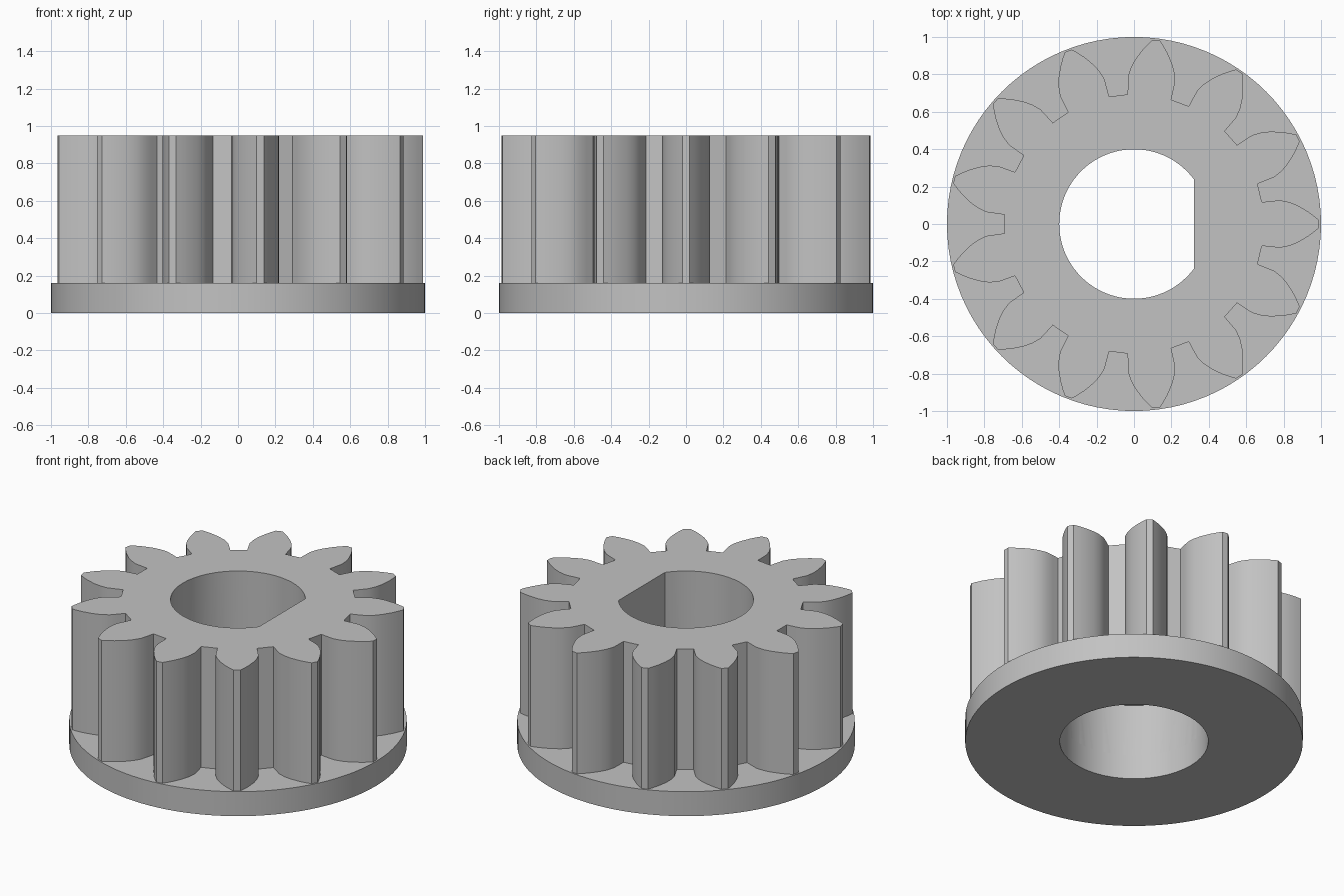
import bpy
import bmesh
from math import cos, sin, pi, radians, acos
from mathutils import Matrix, Vector

cube = bpy.data.objects.get("Cube")
if cube:
    bpy.data.objects.remove(cube, do_unlink=True)

TEETH = 13
FLANGE_TOP, GEAR_TOP, COUNTERBORE_TOP = 0.16, 0.95, 0.5
BORE, COUNTERBORE, BORE_FLAT = 0.4, 0.44, 0.32

grey = bpy.data.materials.new("plain_grey")
grey.use_nodes = True
colour = (0.54, 0.54, 0.54, 1)
grey.diffuse_color = colour
bsdf = grey.node_tree.nodes["Principled BSDF"]
bsdf.inputs["Base Color"].default_value = colour
bsdf.inputs["Roughness"].default_value = 0.6


def arc(radius, start, end, count):
    """Evenly spaced points along an arc, ends included."""
    angles = [start + (end - start) * i / count for i in range(count + 1)]
    return [(radius * cos(a), radius * sin(a)) for a in angles]


def circle(radius, count):
    return arc(radius, 0, 2 * pi, count)[:-1]


def extrude_outline(name, loops, bottom, top):
    """Fill closed outlines (outer loop, then holes) and extrude upwards."""
    bm = bmesh.new()
    for loop in loops:
        verts = [bm.verts.new((x, y, bottom)) for x, y in loop]
        for a, b in zip(verts, verts[1:] + verts[:1]):
            bm.edges.new((a, b))
    bmesh.ops.triangle_fill(bm, use_beauty=True, use_dissolve=False,
                            edges=bm.edges[:], normal=Vector((0, 0, 1)))
    raised = bmesh.ops.extrude_face_region(bm, geom=bm.faces[:],
                                           use_keep_orig=True)
    moved = [g for g in raised["geom"] if isinstance(g, bmesh.types.BMVert)]
    bmesh.ops.translate(bm, verts=moved, vec=(0, 0, top - bottom))
    bmesh.ops.recalc_face_normals(bm, faces=bm.faces[:])
    mesh = bpy.data.meshes.new(name)
    bm.to_mesh(mesh)
    bm.free()
    mesh.materials.append(grey)
    obj = bpy.data.objects.new(name, mesh)
    bpy.context.collection.objects.link(obj)
    return obj


# Tooth outline: half profile mirrored, then repeated around the axis
half_tooth = [(0.684, 0.117), (0.73, 0.122), (0.78, 0.127), (0.83, 0.117),
              (0.875, 0.099), (0.93, 0.067), (0.965, 0.041), (0.99, 0.02)]
tooth = [(x, -y) for x, y in half_tooth] + half_tooth[::-1]
gear_outline = []
for i in range(TEETH):
    turn = Matrix.Rotation(2 * pi * i / TEETH, 2)
    gear_outline += [tuple(turn @ Vector(p)) for p in tooth]

# Toothed body with a flat-sided bore
flat_angle = acos(BORE_FLAT / BORE)
d_bore = arc(BORE, flat_angle, 2 * pi - flat_angle, 40)
gear = extrude_outline("toothed_body", [gear_outline, d_bore],
                       FLANGE_TOP, GEAR_TOP)

# Wider round recess in the underside
cutter = extrude_outline("recess_cutter", [circle(COUNTERBORE, 48)],
                         0, COUNTERBORE_TOP)
cutter.hide_render = True
cut = gear.modifiers.new("recess", "BOOLEAN")
cut.operation = "DIFFERENCE"
cut.solver = "EXACT"
cut.object = cutter
bpy.context.view_layer.objects.active = gear
gear.select_set(True)
bpy.ops.object.modifier_apply(modifier=cut.name)
bpy.data.objects.remove(cutter, do_unlink=True)

# Base flange
flange = extrude_outline("base_flange",
                         [circle(1, 96), circle(COUNTERBORE, 48)],
                         0, FLANGE_TOP)

# Smooth curved walls, crisp edges
for obj in (gear, flange):
    bpy.ops.object.select_all(action="DESELECT")
    obj.select_set(True)
    bpy.context.view_layer.objects.active = obj
    bpy.ops.object.shade_smooth_by_angle(angle=radians(30))
